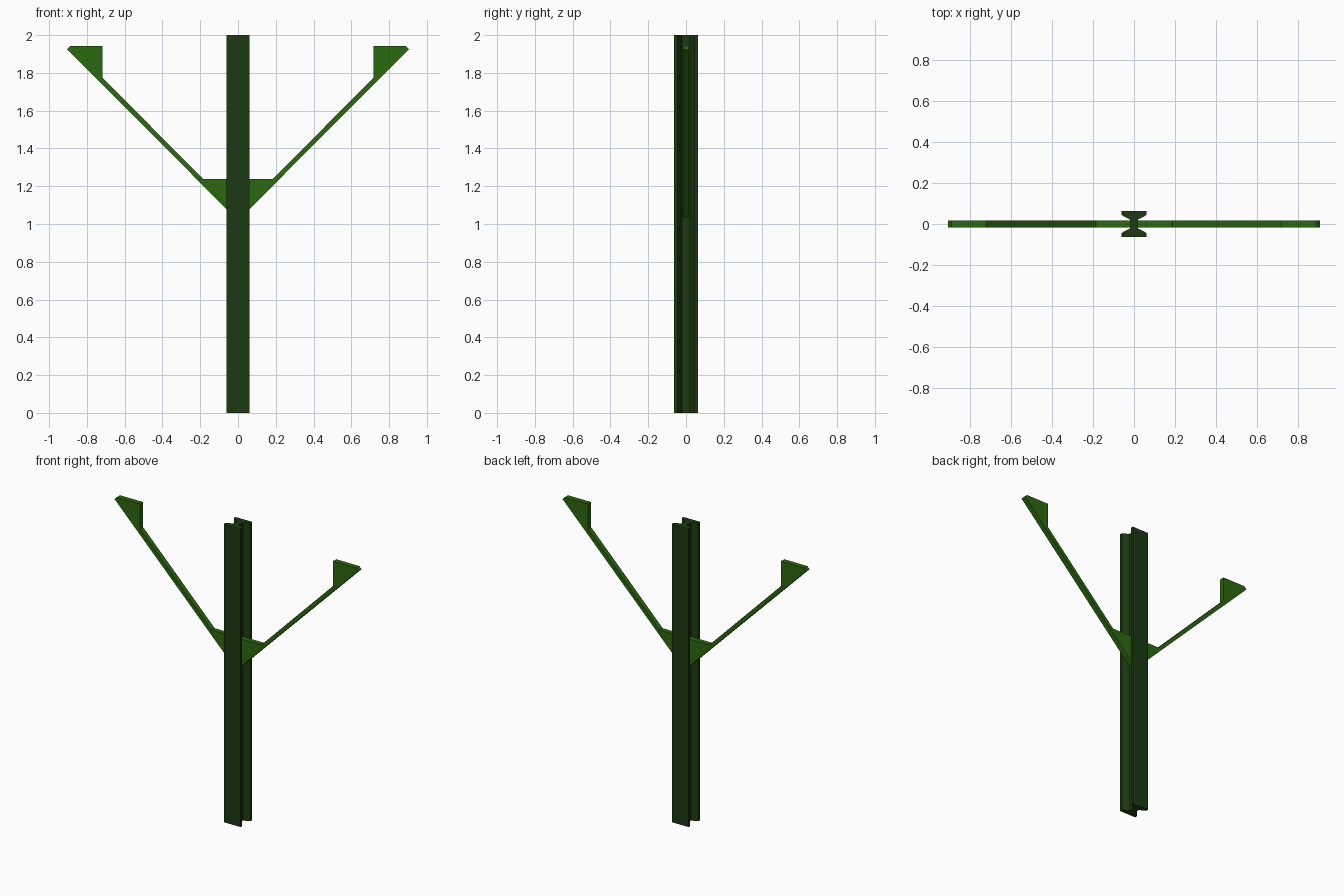
import bpy
import bmesh
from mathutils import Vector

if "Cube" in bpy.data.objects:
    bpy.data.objects.remove(bpy.data.objects["Cube"])


def material(name, rgb):
    m = bpy.data.materials.new(name)
    m.diffuse_color = (*rgb, 1)
    m.use_nodes = True
    m.node_tree.nodes["Principled BSDF"].inputs["Base Color"].default_value = m.diffuse_color
    return m


def prism(name, points, direction, mat):
    """Extrude a flat outline of 3D points along a direction."""
    bm = bmesh.new()
    face = bm.faces.new([bm.verts.new(p) for p in points])
    ext = bmesh.ops.extrude_face_region(bm, geom=[face])
    moved = [g for g in ext["geom"] if isinstance(g, bmesh.types.BMVert)]
    bmesh.ops.translate(bm, vec=Vector(direction), verts=moved)
    bmesh.ops.recalc_face_normals(bm, faces=bm.faces)
    mesh = bpy.data.meshes.new(name)
    bm.to_mesh(mesh)
    bm.free()
    mesh.materials.append(mat)
    obj = bpy.data.objects.new(name, mesh)
    bpy.context.collection.objects.link(obj)
    return obj


dark_green = material("dark_green", (0.012, 0.042, 0.006))
green = material("green", (0.025, 0.14, 0.005))

# Post: I-beam section with tapered flanges, mirrored from one quarter
quarter = [(0.062, 0.0625), (0.062, 0.044), (0.020, 0.022)]
half = quarter + [(x, -y) for x, y in reversed(quarter)]
section = half + [(-x, y) for x, y in reversed(half)]
prism("post", [(x, y, 0) for x, y in section], (0, 0, 2), dark_green)

# Arms: flat bracket with a lower gusset, 45 degree strut and end gusset
outline = [(0.01, 1.028), (0.905, 1.925), (0.888, 1.942), (0.717, 1.942),
           (0.717, 1.775), (0.185, 1.238), (0.01, 1.238)]
T = 0.017
for side, sx in (("right", 1), ("left", -1)):
    prism(side + "_arm", [(sx * x, -T, z) for x, z in outline],
          (0, 2 * T, 0), green)
